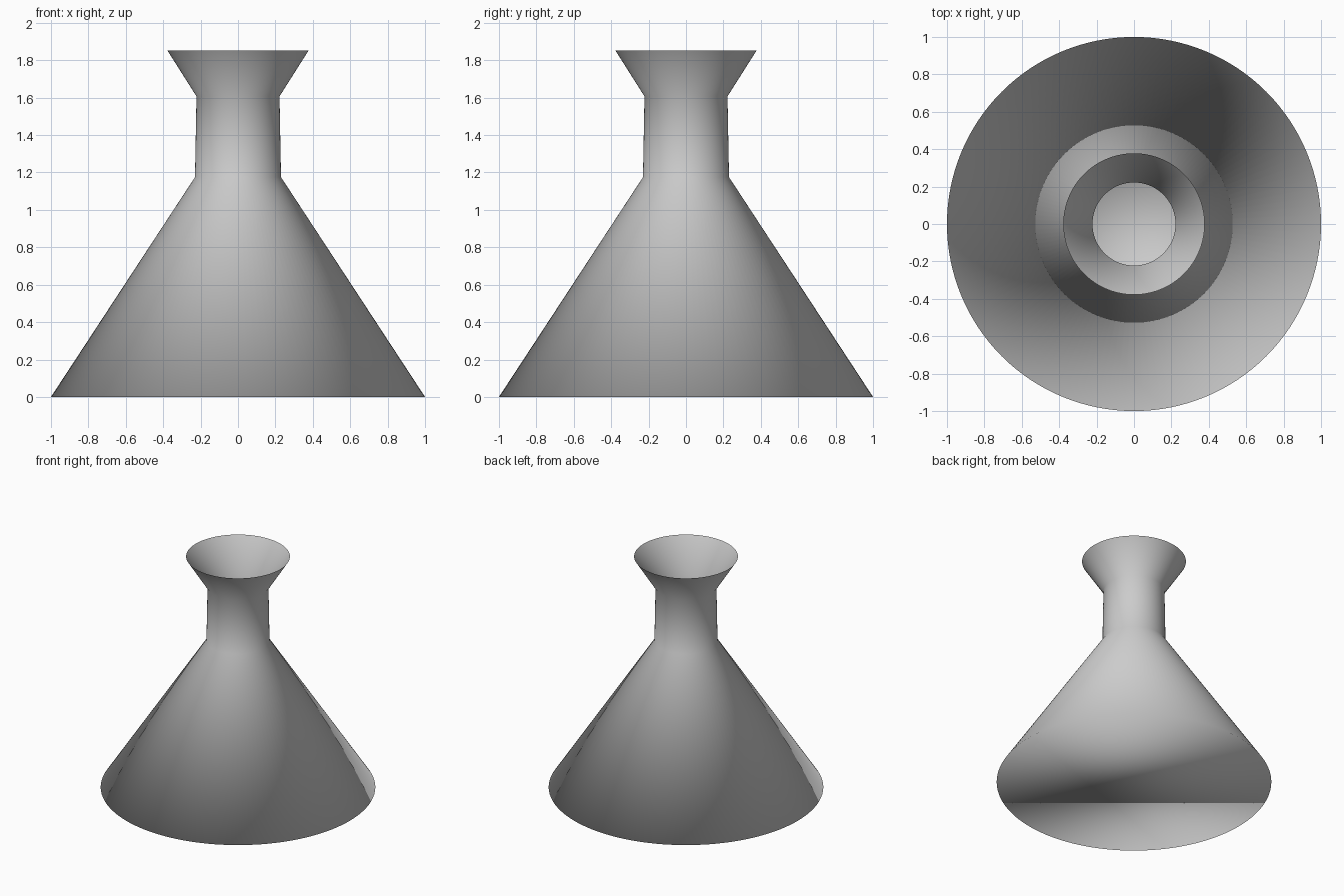
import bpy, bmesh, math

if "Cube" in bpy.data.objects:
    bpy.data.objects.remove(bpy.data.objects["Cube"])

SIDES = 128
# flask outline as (radius, height): base, shoulder, neck top, open lip
PROFILE = [(1.0, 0.0), (0.23, 1.175), (0.222, 1.607), (0.378, 1.853)]

bm = bmesh.new()
rings = []
for r, z in PROFILE:
    rings.append([bm.verts.new((r * math.cos(2 * math.pi * i / SIDES),
                                r * math.sin(2 * math.pi * i / SIDES), z))
                  for i in range(SIDES)])

# cone, neck and funnel walls
for lower, upper in zip(rings, rings[1:]):
    for i in range(SIDES):
        j = (i + 1) % SIDES
        bm.faces.new((lower[i], lower[j], upper[j], upper[i]))

# flat closed base; the lip stays open
bm.faces.new(rings[0][::-1])

# smooth shading over the whole continuous surface
for f in bm.faces:
    f.smooth = True

mesh = bpy.data.meshes.new("conical_flask")
bm.to_mesh(mesh)
bm.free()
flask = bpy.data.objects.new("conical_flask", mesh)
bpy.context.collection.objects.link(flask)
